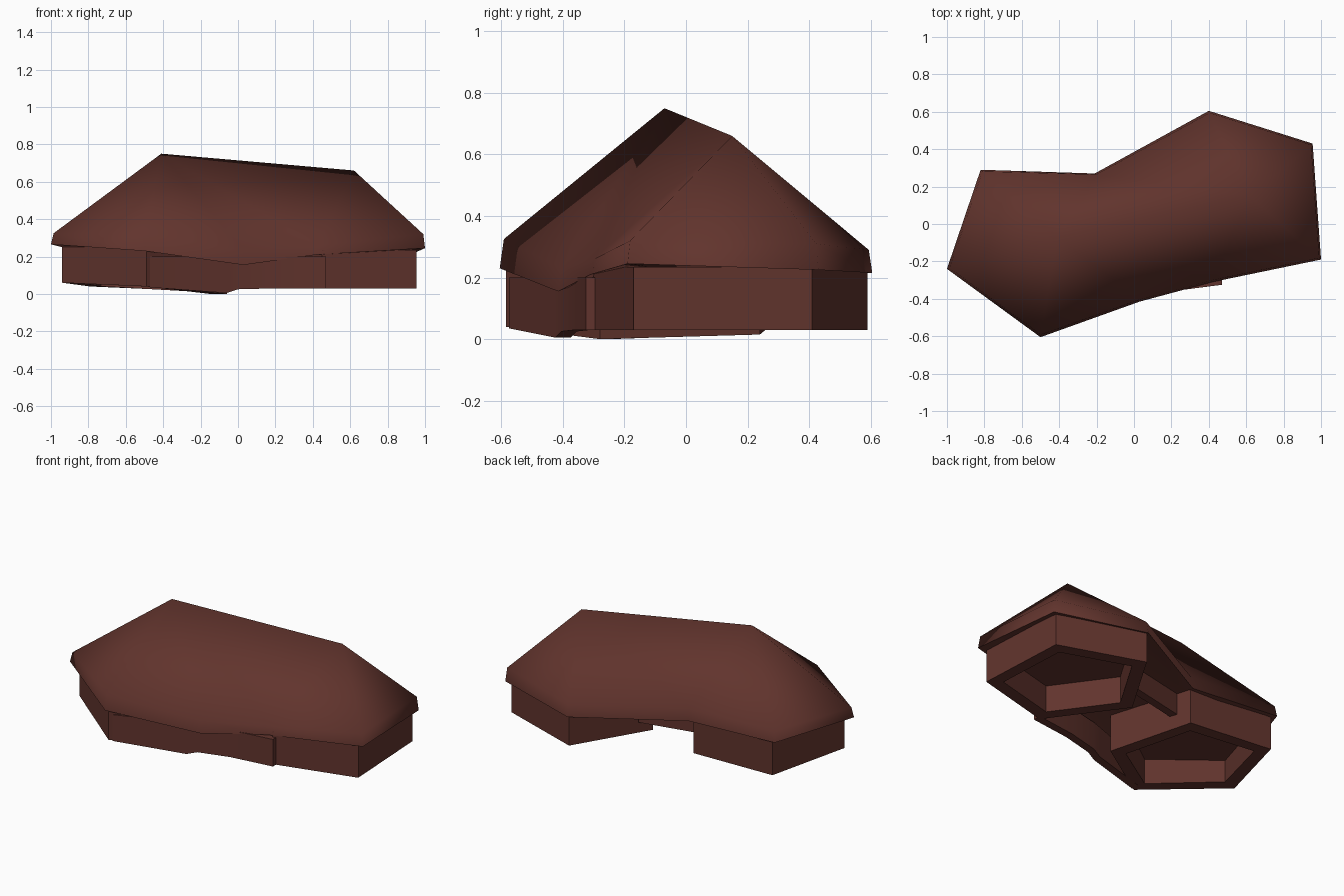
import bpy, bmesh
from mathutils import Vector

if "Cube" in bpy.data.objects:
    bpy.data.objects.remove(bpy.data.objects["Cube"])

mat = bpy.data.materials.new("red_brown")
mat.diffuse_color = (0.12, 0.034, 0.026, 1)
mat.use_nodes = True
mat.node_tree.nodes["Principled BSDF"].inputs["Base Color"].default_value = mat.diffuse_color


def finish(bm, name, angle):
    bmesh.ops.recalc_face_normals(bm, faces=bm.faces)
    me = bpy.data.meshes.new(name)
    bm.to_mesh(me)
    bm.free()
    ob = bpy.data.objects.new(name, me)
    bpy.context.collection.objects.link(ob)
    me.materials.append(mat)
    bpy.ops.object.select_all(action='DESELECT')
    ob.select_set(True)
    bpy.context.view_layer.objects.active = ob
    bpy.ops.object.shade_smooth_by_angle(angle=angle)
    return ob


def bridge(bm, a, b):
    n = len(a)
    for i in range(n):
        j = (i + 1) % n
        bm.faces.new((a[i], a[j], b[j], b[i]))


def loop(bm, pts):
    return [bm.verts.new(p) for p in pts]


# Roof: bent hip roof with a thick eave (x, y, underside height, rim top height)
eave = [(-1, -.24, .265, .325), (-.5, -.605, .23, .325), (.03, -.415, .155, .23),
        (.42, -.31, .21, .26), (1, -.19, .245, .32), (.955, .43, .225, .31),
        (.4, .605, .215, .29), (-.21, .27, .225, .30), (-.82, .29, .26, .325)]
ridge = [Vector((-.41, -.07, .75)), Vector((.62, .15, .66))]
owner = [0, 0, None, 1, 1, 1, 1, None, 0]      # ridge end each eave corner leans to


def pulled(i, t, z):
    p, k = eave[i], owner[i]
    c = ridge[k] if k is not None else (ridge[0] + ridge[1]) / 2
    return (p[0] + (c.x - p[0]) * t, p[1] + (c.y - p[1]) * t, z)


bm = bmesh.new()
top = loop(bm, [pulled(i, .025, p[3]) for i, p in enumerate(eave)])
low = loop(bm, [pulled(i, 0, p[2]) for i, p in enumerate(eave)])
soffit = loop(bm, [pulled(i, .2, .235) for i in range(9)])
bridge(bm, top, low)
bridge(bm, low, soffit)
bm.faces.new(soffit)
r = [bm.verts.new(v) for v in ridge]
for i, k in enumerate([0, 0, 0, 1, 1, 1, 1, 0, 0]):
    bm.faces.new((top[i], top[(i + 1) % 9], r[k]))
bm.faces.new((top[3], r[1], r[0]))
bm.faces.new((top[7], r[0], r[1]))
bmesh.ops.triangulate(bm, faces=[f for f in bm.faces if len(f.verts) > 4])
finish(bm, "roof", 1.45)


# Rooms: hollow five-sided walls, open underneath (x, y, foot height)
def room(name, pts, scale, height):
    bm = bmesh.new()
    c = sum((Vector(p) for p in pts), Vector()) / len(pts)
    inner = [(c.x + (x - c.x) * scale, c.y + (y - c.y) * scale, z) for x, y, z in pts]
    rings = [loop(bm, [(x, y, height) for x, y, z in pts]), loop(bm, pts),
             loop(bm, inner), loop(bm, [(x, y, .2) for x, y, z in inner])]
    for a, b in zip(rings, rings[1:]):
        bridge(bm, a, b)
    bm.faces.new(rings[-1])
    finish(bm, name, .5)


room("left_room_wall", [(-.94, -.23, .06), (-.49, -.585, .04), (-.06, -.28, 0),
                        (-.22, .24, .015), (-.79, .27, .04)], .8, .25)
room("right_room_wall", [(.955, -.17, .03), (.925, .41, .03), (.4, .59, .03),
                         (.13, .14, .03), (.45, -.3, .03)], .8, .235)


# Thin walls joining the rooms
def strip(name, pts, depth, zt):
    bm = bmesh.new()
    secs = [loop(bm, [(x, y, z), (x, y, zt), (x, y + depth, zt), (x, y + depth, z)])
            for x, y, z in pts]
    for a, b in zip(secs, secs[1:]):
        bridge(bm, a, b)
    bm.faces.new(secs[0])
    bm.faces.new(secs[-1])
    finish(bm, name, .5)


strip("front_link_wall", [(-.47, -.575, .035), (-.06, -.425, .005), (0, -.405, .025),
                          (.2, -.36, .03), (.47, -.325, .03)], .05, .2)
strip("back_link_wall", [(-.2, .1, .1), (.17, .18, .1)], .05, .25)
